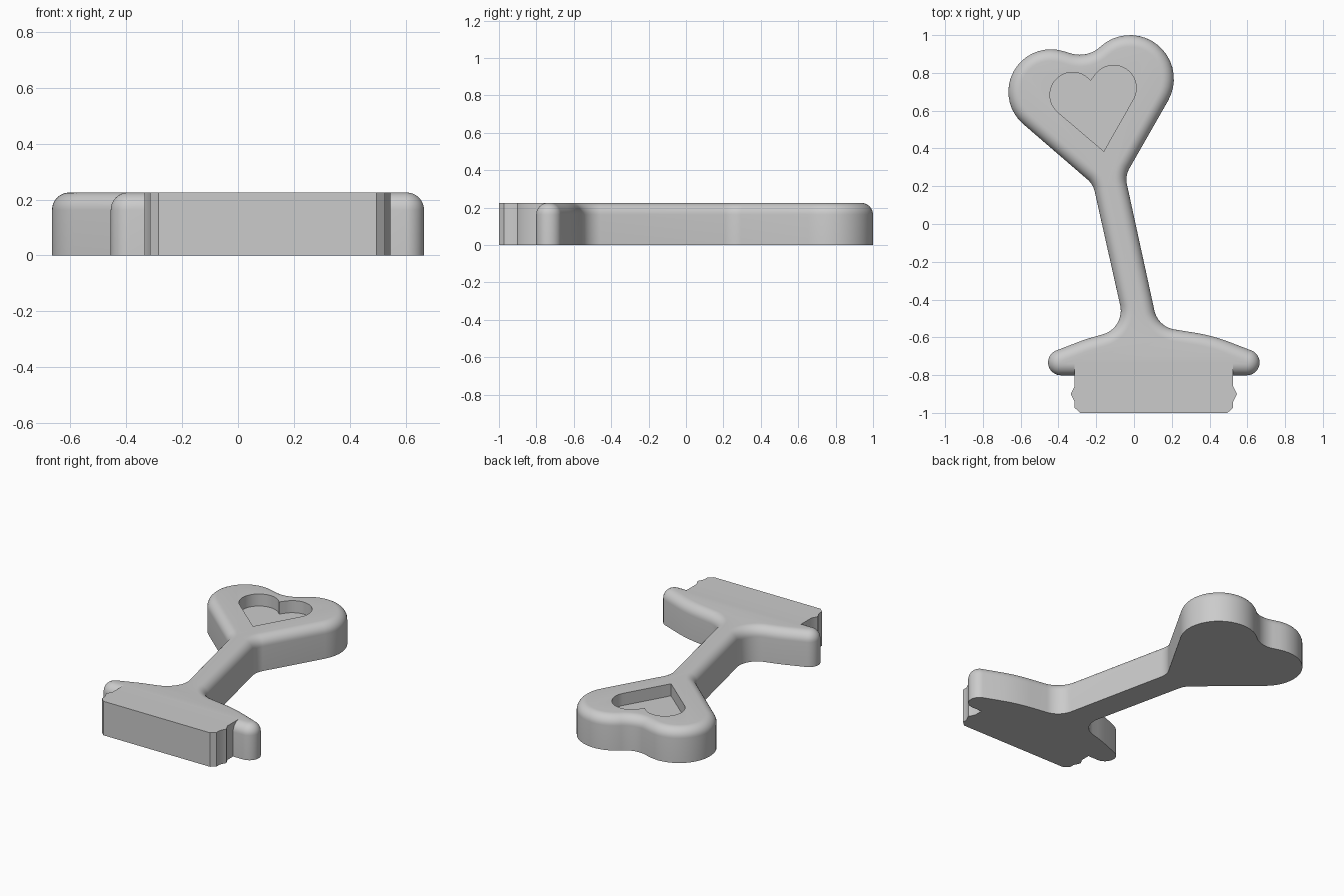
import bpy, bmesh, math
from mathutils import Vector

if "Cube" in bpy.data.objects:
    bpy.data.objects.remove(bpy.data.objects["Cube"], do_unlink=True)

HEIGHT = 0.225
ROUND = 0.062
MID = 0.105          # centre line of the foot

grey = bpy.data.materials.new("plain grey")
grey.use_nodes = True
grey.diffuse_color = (0.6, 0.6, 0.6, 1)
grey.node_tree.nodes["Principled BSDF"].inputs["Base Color"].default_value = (0.6, 0.6, 0.6, 1)


def belt(circles, inset=0.0, steps=18):
    """Outline running tangent round circles (x, y, r); negative r is a hollow curve, 0 a corner."""
    n = len(circles)
    normals = []
    for i in range(n):
        a, b = circles[i], circles[(i + 1) % n]
        d = Vector((b[0] - a[0], b[1] - a[1]))
        ratio = max(-1, min(1, (a[2] - b[2]) / d.length))
        normals.append(math.atan2(d.y, d.x) - math.acos(ratio))
    points = []
    for i, (x, y, r) in enumerate(circles):
        if r == 0:
            points.append((x, y))
            continue
        start = normals[i - 1]
        sweep = (normals[i] - start) % math.tau
        if r < 0:
            sweep -= math.tau
        for k in range(steps + 1):
            t = start + sweep * k / steps
            points.append((x + (r - inset) * math.cos(t), y + (r - inset) * math.sin(t)))
    return points


def loft(name, rings):
    """Closed solid through stacked outlines, given as (points, z)."""
    bm = bmesh.new()
    loops = [[bm.verts.new((x, y, z)) for x, y in pts] for pts, z in rings]
    bm.faces.new(loops[0][::-1])
    bm.faces.new(loops[-1])
    for low, high in zip(loops, loops[1:]):
        for i in range(len(low)):
            j = (i + 1) % len(low)
            bm.faces.new((low[i], low[j], high[j], high[i]))
    bmesh.ops.remove_doubles(bm, verts=bm.verts, dist=1e-5)
    bmesh.ops.recalc_face_normals(bm, faces=bm.faces)
    mesh = bpy.data.meshes.new(name)
    bm.to_mesh(mesh)
    bm.free()
    mesh.materials.append(grey)
    obj = bpy.data.objects.new(name, mesh)
    bpy.context.collection.objects.link(obj)
    return obj


def combine(target, tool, operation):
    mod = target.modifiers.new(operation, 'BOOLEAN')
    mod.operation = operation
    mod.solver = 'EXACT'
    mod.object = tool
    bpy.context.view_layer.objects.active = target
    bpy.ops.object.modifier_apply(modifier=mod.name)
    bpy.data.objects.remove(tool, do_unlink=True)


# Heart head, leaning stem and winged foot in one outline
body_circles = [
    (MID - 0.492, -0.733, 0.068), (MID + 0.492, -0.733, 0.068),   # wing tips
    (MID + 0.071, -1.484, 0.92), (0.235, -0.43, -0.13),           # wing top and stem foot
    (0.08, 0.235, -0.12), (-0.021, 0.768, 0.232),                 # neck and lobe
    (-0.287, 1.056, -0.16),                                       # dip between lobes
    (-0.44, 0.70, 0.225), (-0.325, 0.145, -0.12),                 # lobe and neck
    (-0.20, -0.459, -0.13), (MID - 0.071, -1.484, 0.92),          # stem foot and wing top
]
rings = [(belt(body_circles), 0)]
for k in range(9):
    t = math.pi / 2 * k / 8
    rings.append((belt(body_circles, ROUND * (1 - math.cos(t))),
                  HEIGHT - ROUND + ROUND * math.sin(t)))
body = loft("heart_handle", rings)

# Sharp-edged block with ridged sides
side = [(0.39, -1), (0.42, -0.972), (0.42, -0.94), (0.44, -0.9), (0.42, -0.86), (0.42, -0.72)]
profile = [(MID + x, y) for x, y in side] + [(MID - x, y) for x, y in reversed(side)]
block = loft("block", [(profile, 0), (profile, HEIGHT)])
combine(body, block, 'UNION')

# Heart-shaped pocket in the head
heart = belt([(-0.16, 0.385, 0), (-0.108, 0.72, 0.12), (-0.23, 0.757, 0), (-0.325, 0.683, 0.12)], steps=32)
pocket = loft("pocket_cutter", [(heart, HEIGHT - 0.08), (heart, HEIGHT + 0.1)])
pocket.hide_render = True
combine(body, pocket, 'DIFFERENCE')

bpy.ops.object.select_all(action='DESELECT')
body.select_set(True)
bpy.context.view_layer.objects.active = body
bpy.ops.object.shade_smooth_by_angle(angle=math.radians(30))
